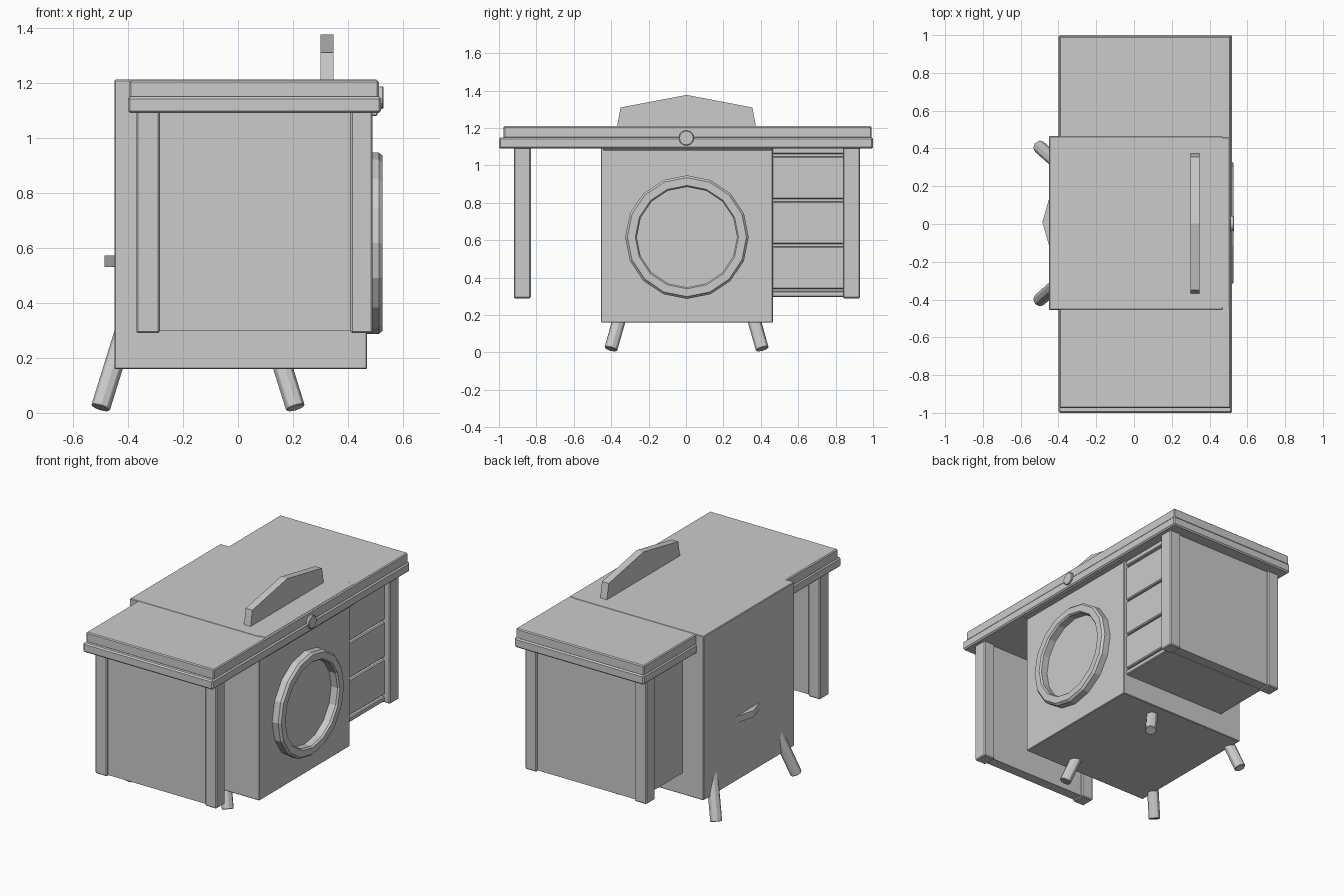
import bpy, bmesh, math
from mathutils import Vector

if "Cube" in bpy.data.objects:
    bpy.data.objects.remove(bpy.data.objects["Cube"])


def make_object(name, bm, bevel=0.0):
    bmesh.ops.recalc_face_normals(bm, faces=bm.faces)
    mesh = bpy.data.meshes.new(name)
    bm.to_mesh(mesh)
    bm.free()
    ob = bpy.data.objects.new(name, mesh)
    bpy.context.collection.objects.link(ob)
    if bevel:
        mod = ob.modifiers.new("edge_bevel", 'BEVEL')
        mod.width = bevel
        mod.segments = 1
    return ob


def box(name, x, y, z, bevel=0.006):
    bm = bmesh.new()
    bmesh.ops.create_cube(bm, size=1)
    for v in bm.verts:
        for i, (lo, hi) in enumerate((x, y, z)):
            v.co[i] = hi if v.co[i] > 0 else lo
    return make_object(name, bm, bevel)


def rod(name, a, b, radius, sides, bevel=0.0):
    a, b = Vector(a), Vector(b)
    bm = bmesh.new()
    bmesh.ops.create_cone(bm, cap_ends=True, segments=sides, radius1=radius,
                          radius2=radius, depth=(b - a).length)
    rot = (b - a).to_track_quat('Z', 'Y')
    for v in bm.verts:
        v.co = rot @ v.co + (a + b) / 2
    return make_object(name, bm, bevel)


def prism(name, points, offset):
    bm = bmesh.new()
    face = bm.faces.new([bm.verts.new(p) for p in points])
    ext = bmesh.ops.extrude_face_region(bm, geom=[face])
    moved = [g for g in ext['geom'] if isinstance(g, bmesh.types.BMVert)]
    bmesh.ops.translate(bm, verts=moved, vec=offset)
    return make_object(name, bm)


# Central machine body and its lid level with the table top
box("machine_body", (-0.45, 0.47), (-0.455, 0.465), (0.16, 1.212), 0.004)
box("machine_lid", (-0.44, 0.507), (-0.445, 0.46), (1.08, 1.212), 0.004)

# Stepped table top
box("table_top_lower", (-0.4, 0.52), (-1.0, 1.0), (1.09, 1.15), 0.008)
box("table_top_upper", (-0.395, 0.512), (-0.975, 0.993), (1.145, 1.21), 0.006)

# Corner posts and end panels
for side, y0, y1 in (("left", -0.92, -0.83), ("right", 0.84, 0.93)):
    box(f"{side}_front_post", (0.41, 0.49), (y0, y1), (0.29, 1.1))
    box(f"{side}_back_post", (-0.37, -0.285), (y0, y1), (0.29, 1.1))
    box(f"{side}_end_panel", (-0.3, 0.42), (y0 + 0.012, y1 - 0.012), (0.297, 1.1), 0)

# Drawer cabinet between the machine and the right end panel
box("cabinet_carcass", (-0.3, 0.425), (0.46, 0.85), (0.297, 1.1), 0)
box("cabinet_base_rail", (0.41, 0.45), (0.46, 0.85), (0.297, 0.328), 0.005)
box("cabinet_top_rail", (0.41, 0.45), (0.46, 0.85), (1.062, 1.1), 0.005)
for i in range(3):
    z = 0.34 + i * 0.24
    box(f"drawer_front_{i + 1}", (0.41, 0.45), (0.46, 0.85), (z, z + 0.228), 0.006)

# Round door ring: lathe a profile of (radius, x) around the door centre
SIDES = 16
profile = [(0.33, 0.465), (0.33, 0.512), (0.318, 0.526), (0.276, 0.526), (0.268, 0.515), (0.268, 0.465)]
bm = bmesh.new()
rings = []
for s in range(SIDES):
    a = 2 * math.pi * s / SIDES
    rings.append([bm.verts.new((x, 0.005 + r * math.sin(a), 0.617 + r * math.cos(a)))
                  for r, x in profile])
n = len(profile)
for s in range(SIDES):
    p, q = rings[s], rings[(s + 1) % SIDES]
    for k in range(n):
        bm.faces.new((p[k], p[(k + 1) % n], q[(k + 1) % n], q[k]))
make_object("door_ring", bm)

# Control knob on the table edge
rod("control_knob", (0.49, 0.002, 1.147), (0.53, 0.002, 1.147), 0.041, 12, 0.004)

# Peaked upright on the top
prism("top_crest", [(0.3, -0.37, 1.2), (0.3, 0.375, 1.2), (0.3, 0.355, 1.31),
                    (0.3, 0.003, 1.377), (0.3, -0.35, 1.31)], (0.047, 0, 0))

# Small wedge on the back
prism("back_wedge", [(-0.445, -0.13, 0.53), (-0.445, 0.15, 0.53),
                     (-0.485, 0.01, 0.53)], (0, 0, 0.043))

# Splayed round legs
for row, x, lean in (("front", 0.209, -1), ("back", -0.5, 1)):
    top_x = x + (-0.1 if row == "front" else 0.1)
    for side, s in (("left", -1), ("right", 1)):
        if row == "front":
            foot, top = (x, s * 0.405 + 0.003, 0.018), (x - 0.06, s * 0.35 + 0.003, 0.21)
        else:
            foot, top = (x, s * 0.405 + 0.003, 0.018), (x + 0.1, s * 0.315 + 0.003, 0.34)
        rod(f"{row}_{side}_leg", foot, top, 0.036, 8, 0.003)
